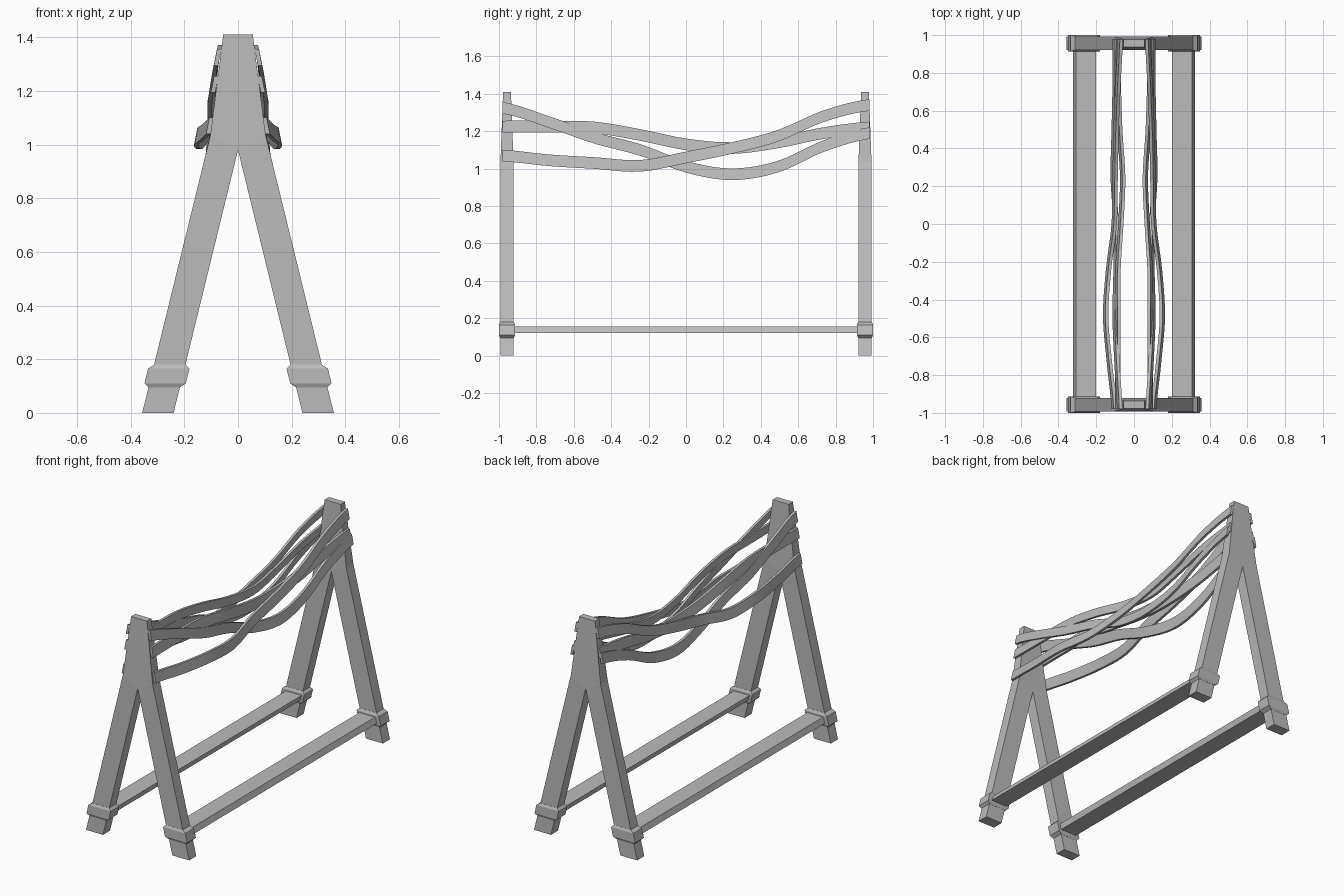
import bpy
import bmesh
import math

cube = bpy.data.objects.get("Cube")
if cube:
    bpy.data.objects.remove(cube)

grey = bpy.data.materials.new("plain_grey")
grey.use_nodes = True
colour = (0.5, 0.5, 0.5, 1)
grey.diffuse_color = colour
grey.node_tree.nodes["Principled BSDF"].inputs["Base Color"].default_value = colour

END_Y = 0.957        # centre of each end frame
LEAN = 0.245         # inward lean of the legs per unit of height
FOOT_X = 0.2985      # leg centre at the floor
LEG_HALF = 0.0585


def finish(name, bm, smooth=False):
    bmesh.ops.recalc_face_normals(bm, faces=bm.faces[:])
    mesh = bpy.data.meshes.new(name)
    bm.to_mesh(mesh)
    bm.free()
    mesh.materials.append(grey)
    obj = bpy.data.objects.new(name, mesh)
    bpy.context.collection.objects.link(obj)
    if smooth:
        bpy.ops.object.select_all(action='DESELECT')
        obj.select_set(True)
        bpy.context.view_layer.objects.active = obj
        bpy.ops.object.shade_smooth_by_angle(angle=math.radians(35))
    return obj


def loft(name, rings, smooth=False):
    """Skin a closed solid through rings of equal point count."""
    bm = bmesh.new()
    loops = [[bm.verts.new(p) for p in ring] for ring in rings]
    for a, b in zip(loops, loops[1:]):
        for i in range(len(a)):
            j = (i + 1) % len(a)
            bm.faces.new((a[i], a[j], b[j], b[i]))
    bm.faces.new(loops[0])
    bm.faces.new(loops[-1])
    return finish(name, bm, smooth)


def leg_centre(z):
    return FOOT_X - LEAN * z


def end_frame(name, y):
    """A-shaped frame whose head gets thinner towards the top."""
    inner, outer = FOOT_X - LEG_HALF, FOOT_X + LEG_HALF
    outline = [(0, 0.98), (inner, 0), (outer, 0), (0.103, 1.035), (0.055, 1.41),
               (-0.055, 1.41), (-0.103, 1.035), (-outer, 0), (-inner, 0)]
    bm = bmesh.new()
    sides = []
    for s in (-1, 1):
        sides.append([bm.verts.new((x, y + s * (0.021 if z > 1.2 else 0.035), z))
                      for x, z in outline])
    for v in sides:
        for ids in ((0, 1, 2, 3), (0, 3, 4, 5, 6), (0, 6, 7, 8)):
            bm.faces.new([v[i] for i in ids])
    a, b = sides
    for i in range(len(a)):
        j = (i + 1) % len(a)
        bm.faces.new((a[i], a[j], b[j], b[i]))
    finish(name, bm)


def collar(name, side, y):
    """Chamfered sleeve around a leg, following its lean."""
    rings = []
    for z, w, d in ((0.095, LEG_HALF, 0.036), (0.11, 0.077, 0.043),
                    (0.165, 0.077, 0.043), (0.18, LEG_HALF, 0.036)):
        c = leg_centre(z)
        rings.append([(side * (c + i * w), y + j * d, z)
                      for i, j in ((-1, -1), (1, -1), (1, 1), (-1, 1))])
    loft(name, rings)


def rail(name, side):
    """Flat bar with sloping edges joining the two end frames."""
    section = [(0.2, 0.155), (0.308, 0.155), (0.322, 0.12), (0.21, 0.12)]
    loft(name, [[(side * x, y, z) for x, z in section] for y in (-END_Y, END_Y)])


def spline(values, t):
    """Catmull-Rom value at t, with t from 0 to 1."""
    n = len(values) - 1
    i = min(int(t * n), n - 1)
    u = t * n - i
    p0, p1, p2, p3 = (values[min(max(i + k, 0), n)] for k in (-1, 0, 1, 2))
    return p1 + u / 2 * (p2 - p0 + u * (2 * p0 - 5 * p1 + 4 * p2 - p3
                         + u * (3 * (p1 - p2) + p3 - p0)))


def strap(name, side, xs, zs, steps=40):
    """Thin wavy ribbon leaning with the frame head."""
    half_t, half_h, tilt = 0.008, 0.031, 0.2
    rings = []
    for k in range(steps + 1):
        t = k / steps
        x, z, y = spline(xs, t), spline(zs, t), (2 * t - 1) * 0.98
        rings.append([(side * (x + i * half_t - j * half_h * tilt), y, z + j * half_h)
                      for i, j in ((-1, -1), (1, -1), (1, 1), (-1, 1))])
    loft(name, rings, smooth=True)


# End frames
ENDS = (("front", -END_Y), ("back", END_Y))
SIDES = (("left", 1), ("right", -1))
for end, y in ENDS:
    end_frame(end + "_frame", y)

# Sideways and height positions of each strap, evenly spaced front to back
STRAPS = {
    "dipping_strap": ((.076, .09, .1, .095, .095, .11, .105, .1, .1),
                      (1.325, 1.25, 1.165, 1.1, 1.01, .97, 1.01, 1.12, 1.19)),
    "middle_strap": ((.087, .085, .085, .085, .07, .06, .075, .083, .085),
                     (1.225, 1.225, 1.22, 1.18, 1.13, 1.11, 1.14, 1.19, 1.22)),
    "rising_strap": ((.105, .13, .15, .135, .105, .1, .095, .085, .073),
                     (1.07, 1.045, 1.03, 1.015, 1.06, 1.11, 1.175, 1.28, 1.34)),
}

# Collars, rails and straps on both sides
for label, side in SIDES:
    for end, y in ENDS:
        collar(f"{end}_{label}_collar", side, y)
    rail(label + "_rail", side)
    for name, (xs, zs) in STRAPS.items():
        strap(f"{label}_{name}", side, xs, zs)
